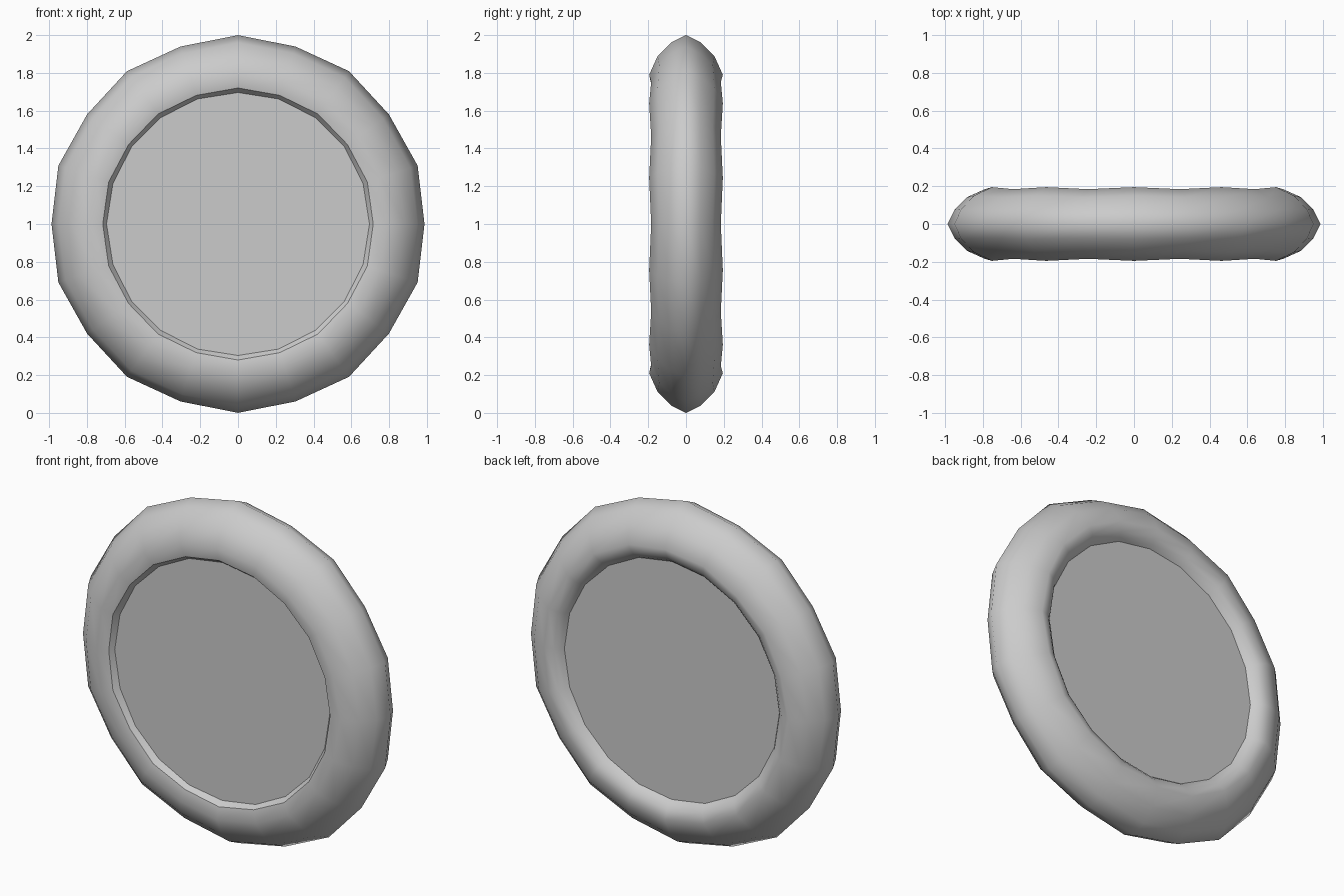
import bpy, bmesh, math

if "Cube" in bpy.data.objects:
    bpy.data.objects.remove(bpy.data.objects["Cube"])

N = 20          # segments around the ring
CREASE = 1      # section row of the sharp front lip
MID = 0.79      # radius of the tube centre

# cross-section (radius, y) from the front panel edge, over the rim, to the back panel edge
OUTER = [(0.79, -0.195), (0.89, -0.15), (0.96, -0.08), (1.0, 0.0),
         (0.96, 0.08), (0.89, 0.15), (0.79, 0.195)]
FRONT = [(0.696, -0.145), (0.72, -0.178)]
BACK = [(0.74, 0.176), (0.712, 0.152), (0.696, 0.13)]
SECTION = FRONT + OUTER + BACK


def point(k, r, y, edge=False):
    # every second ring is slightly slimmer, giving the wavy outline
    if k % 2:
        if r > 0.75:
            r = MID + (r - MID) * 0.94
            y *= 0.945
        elif not edge:
            r -= 0.004
            y *= 0.965
    a = k * 2 * math.pi / N
    return (r * math.sin(a), y, 1 + r * math.cos(a))


def finish(bm, name):
    bmesh.ops.recalc_face_normals(bm, faces=bm.faces)
    me = bpy.data.meshes.new(name)
    bm.to_mesh(me)
    bm.free()
    ob = bpy.data.objects.new(name, me)
    bpy.context.collection.objects.link(ob)
    return ob


# rounded frame
bm = bmesh.new()
last = len(SECTION) - 1
rings = [[bm.verts.new(point(k, r, y, i in (0, last)))
          for i, (r, y) in enumerate(SECTION)] for k in range(N)]
for k in range(N):
    a, b = rings[k], rings[(k + 1) % N]
    for i in range(last):
        bm.faces.new((a[i], a[i + 1], b[i + 1], b[i])).smooth = True
for k in range(N):
    bm.edges.get((rings[k][CREASE], rings[(k + 1) % N][CREASE])).smooth = False
# frame normals must point away from the tube centre
frame = finish(bm, "round_frame")
test = max(frame.data.polygons, key=lambda p: p.center.z)
if test.normal.z < 0:
    frame.data.flip_normals()

# flat front and back panels
for name, (r, y) in (("front_panel", SECTION[0]), ("back_panel", SECTION[-1])):
    bm = bmesh.new()
    face = bm.faces.new([bm.verts.new(point(k, r, y, True)) for k in range(N)])
    face.normal_update()
    if face.normal.y * y < 0:
        face.normal_flip()
    me = bpy.data.meshes.new(name)
    bm.to_mesh(me)
    bm.free()
    bpy.context.collection.objects.link(bpy.data.objects.new(name, me))
